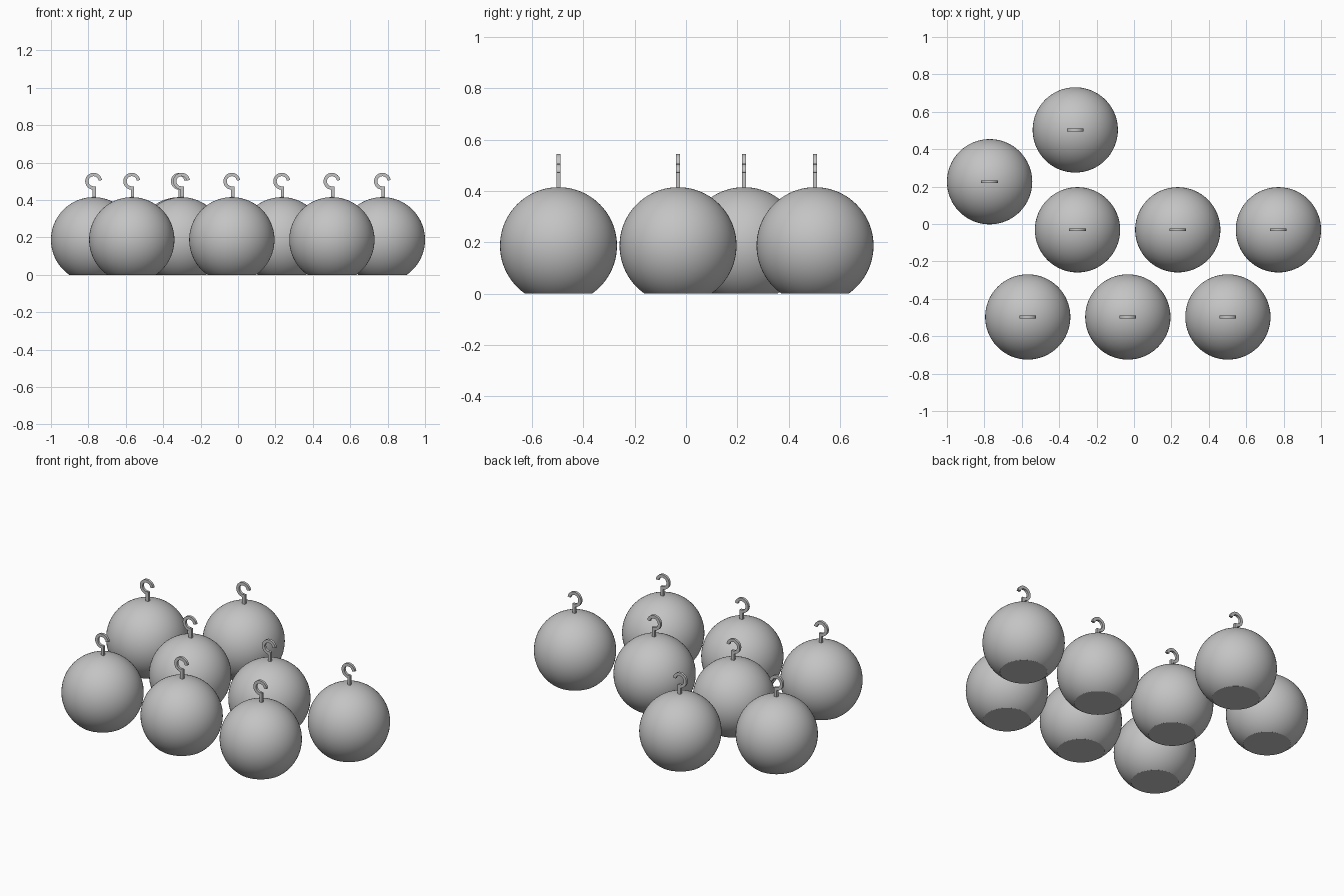
import bpy, bmesh, math
from mathutils import Vector

if "Cube" in bpy.data.objects:
    bpy.data.objects.remove(bpy.data.objects["Cube"])

R, CZ = 0.228, 0.187          # ball radius and centre height
HZ, RO, RI = 0.5, 0.045, 0.027  # hook centre height, outer and inner radius
T = 0.0075                    # half thickness of the hook

grey = bpy.data.materials.new("plain_grey")
grey.diffuse_color = (0.55, 0.55, 0.55, 1)
grey.use_nodes = True
grey.node_tree.nodes["Principled BSDF"].inputs["Base Color"].default_value = grey.diffuse_color


def finish(bm, name):
    bmesh.ops.recalc_face_normals(bm, faces=bm.faces[:])
    me = bpy.data.meshes.new(name)
    bm.to_mesh(me)
    bm.free()
    me.materials.append(grey)
    return me


# Ball with a flat base
bm = bmesh.new()
bmesh.ops.create_uvsphere(bm, u_segments=64, v_segments=40, radius=R)
bmesh.ops.translate(bm, verts=bm.verts[:], vec=(0, 0, CZ))
cut = bmesh.ops.bisect_plane(bm, geom=bm.verts[:] + bm.edges[:] + bm.faces[:],
                             plane_co=(0, 0, 0), plane_no=(0, 0, -1), clear_outer=True)
rim = [e for e in cut["geom_cut"] if isinstance(e, bmesh.types.BMEdge)]
bmesh.ops.contextual_create(bm, geom=rim)
ball_mesh = finish(bm, "ball")

# Flat hook: an arc open on its lower right, standing on a short stem
bm = bmesh.new()


def slab(outline):
    """Extrude an xz outline through the hook thickness."""
    face = bm.faces.new([bm.verts.new((x, -T, z)) for x, z in outline])
    ext = bmesh.ops.extrude_face_region(bm, geom=[face])
    bmesh.ops.translate(bm, vec=(0, 2 * T, 0),
                        verts=[v for v in ext["geom"] if isinstance(v, bmesh.types.BMVert)])


N = 28
angles = [math.radians(8 + (276 - 8) * i / N) for i in range(N + 1)]
arc = [(RO * math.cos(a), HZ + RO * math.sin(a)) for a in angles]
arc += [(RI * math.cos(a), HZ + RI * math.sin(a)) for a in reversed(angles)]
slab(arc)
slab([(-0.005, 0.40), (0.013, 0.40), (0.013, 0.472), (-0.005, 0.472)])
hook_mesh = finish(bm, "hook")

# Place a ball and hook at each position
spots = [(-0.772, 0.226), (-0.314, 0.503),
         (-0.302, -0.031), (0.234, -0.031), (0.772, -0.031),
         (-0.568, -0.497), (-0.033, -0.497), (0.502, -0.497)]
for x, y in spots:
    for name, mesh in (("ball", ball_mesh), ("hook", hook_mesh)):
        ob = bpy.data.objects.new(name, mesh)
        ob.location = (x, y, 0)
        bpy.context.collection.objects.link(ob)

# Smooth the rounded surfaces, keeping the sharp edges
for mesh in (ball_mesh, hook_mesh):
    mesh.shade_smooth()
    mesh.set_sharp_from_angle(angle=math.radians(30))
